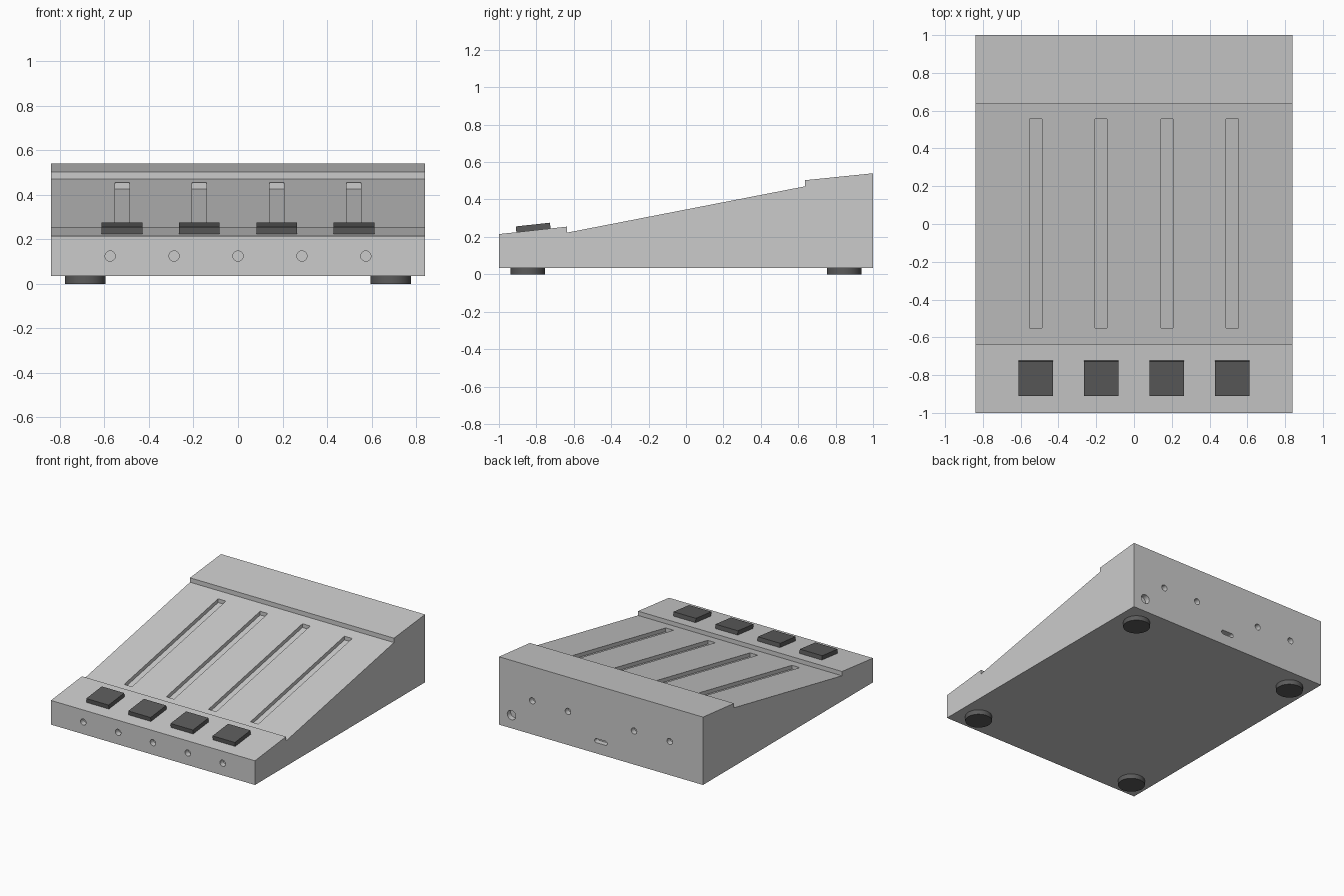
import bpy, bmesh
from math import cos, sin, pi, atan2
from mathutils import Matrix, Vector

if "Cube" in bpy.data.objects:
    bpy.data.objects.remove(bpy.data.objects["Cube"])


def material(name, value):
    mat = bpy.data.materials.new(name)
    mat.use_nodes = True
    colour = (value, value, value, 1)
    mat.diffuse_color = colour
    mat.node_tree.nodes["Principled BSDF"].inputs["Base Color"].default_value = colour
    return mat


LIGHT = material("light grey", 0.6)
DARK = material("dark grey", 0.105)


def prism(bm, outline, direction):
    """Extrude a closed outline of 3D points along a direction."""
    face = bm.faces.new([bm.verts.new(p) for p in outline])
    new = bmesh.ops.extrude_face_region(bm, geom=[face])["geom"]
    bmesh.ops.translate(bm, vec=direction,
                        verts=[v for v in new if isinstance(v, bmesh.types.BMVert)])


def finish(name, bm, mat):
    bmesh.ops.recalc_face_normals(bm, faces=bm.faces)
    mesh = bpy.data.meshes.new(name)
    bm.to_mesh(mesh)
    bm.free()
    mesh.materials.append(mat)
    obj = bpy.data.objects.new(name, mesh)
    bpy.context.collection.objects.link(obj)
    return obj


def activate(obj):
    bpy.ops.object.select_all(action="DESELECT")
    obj.select_set(True)
    bpy.context.view_layer.objects.active = obj


def stadium(x, y, z, r, half=0.0, n=16):
    """Round or elongated hole outline in the xz plane."""
    pts = []
    for side in (1, -1):
        for i in range(n + (1 if half else 0)):
            a = -pi / 2 + pi * i / n
            pts.append((x + side * (half + r * cos(a)), y, z + side * r * sin(a)))
    return pts


HALF_W, BASE = 0.84, 0.035
COLUMNS = (-0.52, -0.174, 0.174, 0.52)

# Wedge-shaped housing with a sunken sloping panel
profile = [(-1, BASE), (1, BASE), (1, 0.54), (0.635, 0.503), (0.635, 0.47),
           (-0.635, 0.223), (-0.635, 0.255), (-1, 0.215)]
bm = bmesh.new()
prism(bm, [(-HALF_W, y, z) for y, z in profile], (2 * HALF_W, 0, 0))
housing = finish("housing", bm, LIGHT)

# Cutters: slider slots, front sockets, rear sockets
bm = bmesh.new()


def panel_z(y):
    return 0.223 + (y + 0.635) * (0.47 - 0.223) / 1.27


y0, y1, depth = -0.55, 0.555, 0.028
for x in COLUMNS:
    slot = [(y0, panel_z(y0) - depth), (y1, panel_z(y1) - depth),
            (y1, panel_z(y1) + 0.1), (y0, panel_z(y0) + 0.1)]
    prism(bm, [(x - 0.032, y, z) for y, z in slot], (0.064, 0, 0))
for i in range(-2, 3):
    prism(bm, stadium(i * 0.287, -1.05, 0.125, 0.023), (0, 0.09, 0))
for x in (-0.566, -0.272, 0.272, 0.566):
    prism(bm, stadium(x, 1.05, 0.285, 0.023), (0, -0.09, 0))
prism(bm, stadium(0.737, 1.05, 0.133, 0.035), (0, -0.09, 0))
prism(bm, stadium(0, 1.05, 0.13, 0.015, 0.037), (0, -0.09, 0))
cutter = finish("cutter", bm, LIGHT)
cutter.hide_render = True

cut = housing.modifiers.new("openings", "BOOLEAN")
cut.operation, cut.solver, cut.object = "DIFFERENCE", "EXACT", cutter
activate(housing)
bpy.ops.object.modifier_apply(modifier=cut.name)
bpy.data.objects.remove(cutter)
bpy.ops.object.shade_smooth_by_angle()

# Square buttons lying on the sloping front ledge
tilt = Matrix.Rotation(atan2(0.04, 0.365), 4, "X")
for i, x in enumerate(COLUMNS):
    bm = bmesh.new()
    place = Matrix.Translation(Vector((x, -0.817, 0.25))) @ tilt
    bmesh.ops.create_cube(bm, size=1,
                          matrix=place @ Matrix.Diagonal((0.184, 0.184, 0.032, 1)))
    finish(f"button_{i + 1}", bm, DARK)

# Round feet
for front, y in (("front", -0.845), ("back", 0.845)):
    for side, x in (("right", -0.686), ("left", 0.686)):
        bm = bmesh.new()
        bmesh.ops.create_cone(bm, cap_ends=True, segments=48, radius1=0.092,
                              radius2=0.092, depth=BASE,
                              matrix=Matrix.Translation((x, y, BASE / 2)))
        activate(finish(f"{front}_{side}_foot", bm, DARK))
        bpy.ops.object.shade_smooth_by_angle()
